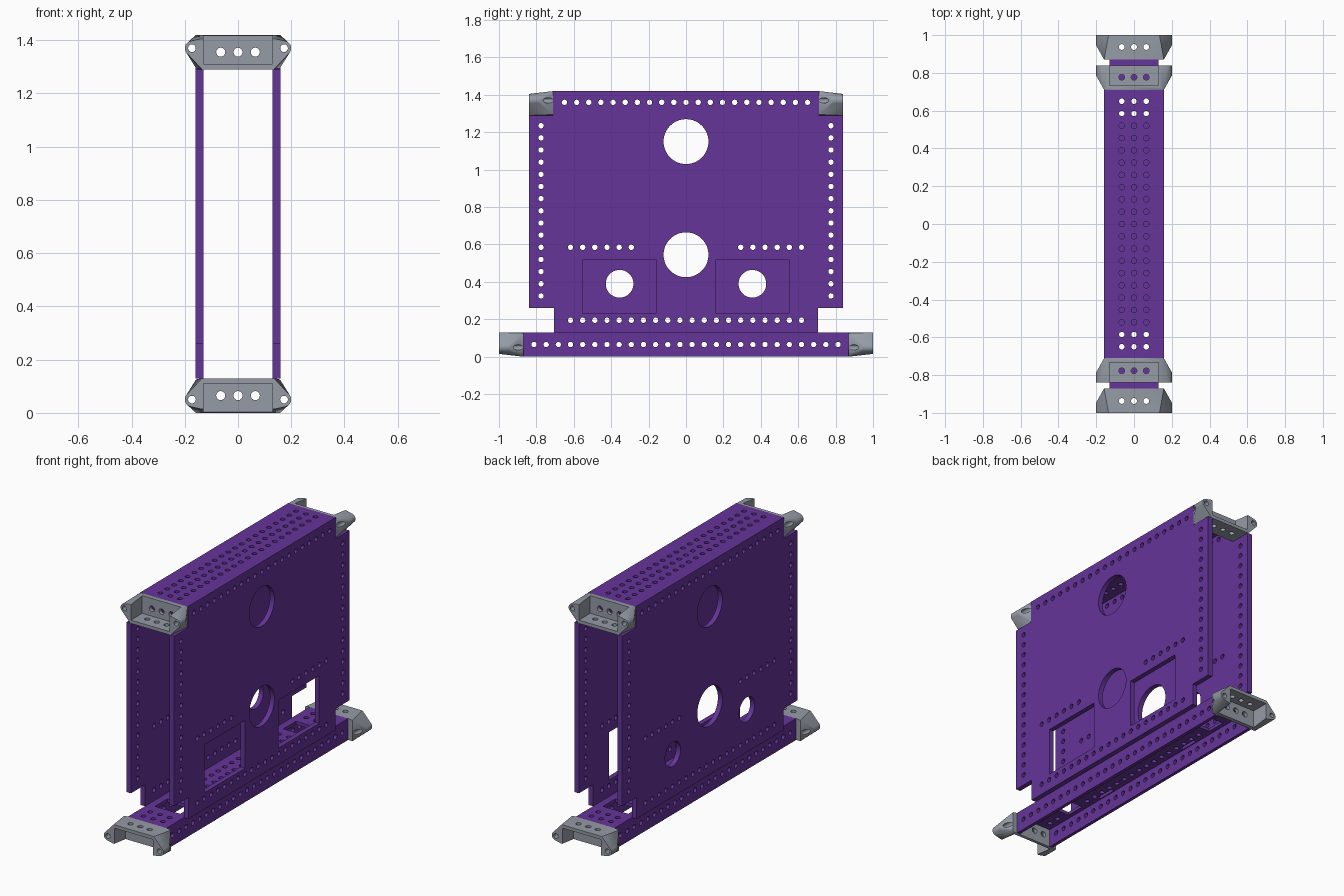
import bpy, bmesh, math
from mathutils import Matrix, Vector

if "Cube" in bpy.data.objects:
    bpy.data.objects.remove(bpy.data.objects["Cube"])

P = 0.065          # hole pitch
R = 0.0145         # small hole radius
purple = bpy.data.materials.new("purple_paint")
purple.diffuse_color = (0.13, 0.035, 0.32, 1)
purple.use_nodes = True
purple.node_tree.nodes["Principled BSDF"].inputs["Base Color"].default_value = purple.diffuse_color
grey = bpy.data.materials.new("grey_metal")
grey.diffuse_color = (0.30, 0.33, 0.38, 1)
grey.use_nodes = True
grey.node_tree.nodes["Principled BSDF"].inputs["Base Color"].default_value = grey.diffuse_color


def circle(cx, cy, r, n=16):
    return [(cx + r * math.cos(2 * math.pi * i / n), cy + r * math.sin(2 * math.pi * i / n)) for i in range(n)]


def rect(x0, y0, x1, y1):
    return [(x0, y0), (x1, y0), (x1, y1), (x0, y1)]


def row(start, count):
    return [start + i * P for i in range(count)]


def add_object(name, mesh, mat):
    ob = bpy.data.objects.new(name, mesh)
    bpy.context.collection.objects.link(ob)
    mesh.materials.clear()
    mesh.materials.append(mat)
    for o in bpy.context.selected_objects:
        o.select_set(False)
    ob.select_set(True)
    bpy.context.view_layer.objects.active = ob
    bpy.ops.object.shade_smooth_by_angle(angle=math.radians(30))
    return ob


def sheet(name, loops, thick, matrix):
    """Filled flat outline with holes, extruded and placed by matrix."""
    cu = bpy.data.curves.new(name, 'CURVE')
    cu.dimensions = '2D'
    cu.fill_mode = 'BOTH'
    cu.extrude = thick / 2
    for loop in loops:
        sp = cu.splines.new('POLY')
        sp.points.add(len(loop) - 1)
        for p, (a, b) in zip(sp.points, loop):
            p.co = (a, b, 0, 1)
        sp.use_cyclic_u = True
    tmp = bpy.data.objects.new(name + "_outline", cu)
    bpy.context.collection.objects.link(tmp)
    dg = bpy.context.evaluated_depsgraph_get()
    me = bpy.data.meshes.new_from_object(tmp.evaluated_get(dg))
    bpy.data.objects.remove(tmp)
    bm = bmesh.new()
    bm.from_mesh(me)
    bmesh.ops.remove_doubles(bm, verts=bm.verts, dist=1e-5)
    bmesh.ops.recalc_face_normals(bm, faces=bm.faces)
    bm.to_mesh(me)
    bm.free()
    me.transform(matrix)
    return add_object(name, me, purple)


def upright(x):
    """Outline (a, b) becomes (y, z) at the given x."""
    return Matrix(((0, 0, 1, x), (1, 0, 0, 0), (0, 1, 0, 0), (0, 0, 0, 1)))


# side plates: stepped outline, hole rows, large round openings
outline = [(-.705, .13), (.705, .13), (.705, .26), (.84, .26), (.84, 1.29), (.71, 1.29),
           (.71, 1.42), (-.71, 1.42), (-.71, 1.29), (-.84, 1.29), (-.84, .26), (-.705, .26)]
holes = [circle(y, 1.36, R) for y in row(-.65, 21)]
holes += [circle(y, .195, R) for y in row(-.6175, 20)]
holes += [circle(s * y, .585, R) for s in (-1, 1) for y in row(.2925, 6)]
holes += [circle(s * .775, z, R) for s in (-1, 1) for z in row(.325, 15)]
holes += [circle(0, z, .12, 48) for z in (1.15, .545)]
windows = [rect(-.55, .23, -.16, .52), rect(.16, .23, .55, .52)]
ports = [circle(s * .355, .39, .074, 40) for s in (-1, 1)]
sheet("right_side_plate", [outline] + holes + windows, .03, upright(.145))
sheet("left_side_plate", [outline] + holes + ports, .03, upright(-.145))

# top plate between the side plates
top_holes = [circle(x, y, R) for x in (-P, 0, P) for y in row(-.65, 21)]
sheet("top_plate", [rect(-.13, -.71, .13, .71)] + top_holes, .03, Matrix.Translation((0, 0, 1.405)))

# bottom rail: channel open below, with cut-outs near both ends
web_holes = [circle(x, y, R) for x in (-P, 0, P) for y in row(-.8125, 26) if not .54 < abs(y) < .69]
web_cuts = [rect(-.085, s * .615 - .06, .085, s * .615 + .06) for s in (-1, 1)]
web_cuts += [rect(sx * .094 - .01, s * .36 - .06, sx * .094 + .01, s * .36 + .06)
             for s in (-1, 1) for sx in (-1, 1)]
sheet("rail_web", [rect(-.11, -.87, .11, .87)] + web_holes + web_cuts, .02,
      Matrix.Translation((0, 0, .12)))
wall_holes = [circle(y, .065, R) for y in row(-.8125, 26)]
for side, s in (("right", 1), ("left", -1)):
    sheet(f"rail_{side}_wall", [rect(-.87, 0, .87, .13)] + wall_holes, .02, upright(s * .12))


def hull_mesh(name, pts):
    bm = bmesh.new()
    for p in pts:
        bm.verts.new(p)
    res = bmesh.ops.convex_hull(bm, input=bm.verts)
    junk = list({g for g in res["geom_interior"] + res["geom_unused"] if isinstance(g, bmesh.types.BMVert)})
    if junk:
        bmesh.ops.delete(bm, geom=junk, context='VERTS')
    bmesh.ops.dissolve_limit(bm, angle_limit=.01, verts=bm.verts, edges=bm.edges)
    bmesh.ops.recalc_face_normals(bm, faces=bm.faces)
    me = bpy.data.meshes.new(name)
    bm.to_mesh(me)
    bm.free()
    return me


def prism(loop, lo, hi, axis):
    """Points of a straight prism along y or z."""
    if axis == 'y':
        return [(a, h, b) for a, b in loop for h in (lo, hi)]
    return [(a, b, h) for a, b in loop for h in (lo, hi)]


# corner bracket: inner wall at y=0, floor at z=0, tray open outward and upward
body = []
for s in (-1, 1):
    body += [(s * .158, 0, .005), (s * .14, 0, 0), (s * .158, 0, .13),
             (s * .135, .13, 0), (s * .14, .13, .115)]
    body += prism(circle(s * .173, .08, .027, 20), .075, .13, 'y')
cap = bpy.data.objects.new("bracket_blank", hull_mesh("bracket_blank", body))
bpy.context.collection.objects.link(cap)

tray = [(-.13, .02), (.13, .02), (.13, .2), (-.13, .2)]
cuts = [prism(tray, .022, .2, 'y')]
for x in (-P, 0, P):
    cuts.append(prism(circle(x, .065, .017), -.05, .1, 'y'))
    cuts.append(prism(circle(x, .067, .0155), -.05, .1, 'z'))
for s in (-1, 1):
    cuts.append(prism(circle(s * .173, .08, .0145), -.05, .2, 'y'))
cutters = []
for i, pts in enumerate(cuts):
    c = bpy.data.objects.new(f"bracket_cutter_{i}", hull_mesh("cutter", pts))
    bpy.context.collection.objects.link(c)
    c.hide_render = True
    cutters.append(c)
    m = cap.modifiers.new("cut", 'BOOLEAN')
    m.operation = 'DIFFERENCE'
    m.solver = 'EXACT'
    m.object = c
bpy.context.view_layer.update()
dg = bpy.context.evaluated_depsgraph_get()
cap_mesh = bpy.data.meshes.new_from_object(cap.evaluated_get(dg))
for o in cutters + [cap]:
    bpy.data.objects.remove(o)

# four brackets: upper pair upright, lower pair upside down
for level, y0, z0, sz in (("upper", .71, 1.29, 1), ("lower", .87, .13, -1)):
    for end, s in (("back", 1), ("front", -1)):
        me = cap_mesh.copy()
        me.transform(Matrix.Translation((0, s * y0, z0)) @ Matrix.Diagonal((1, s, sz, 1)))
        if s * sz < 0:
            me.flip_normals()
        add_object(f"{level}_{end}_bracket", me, grey)
